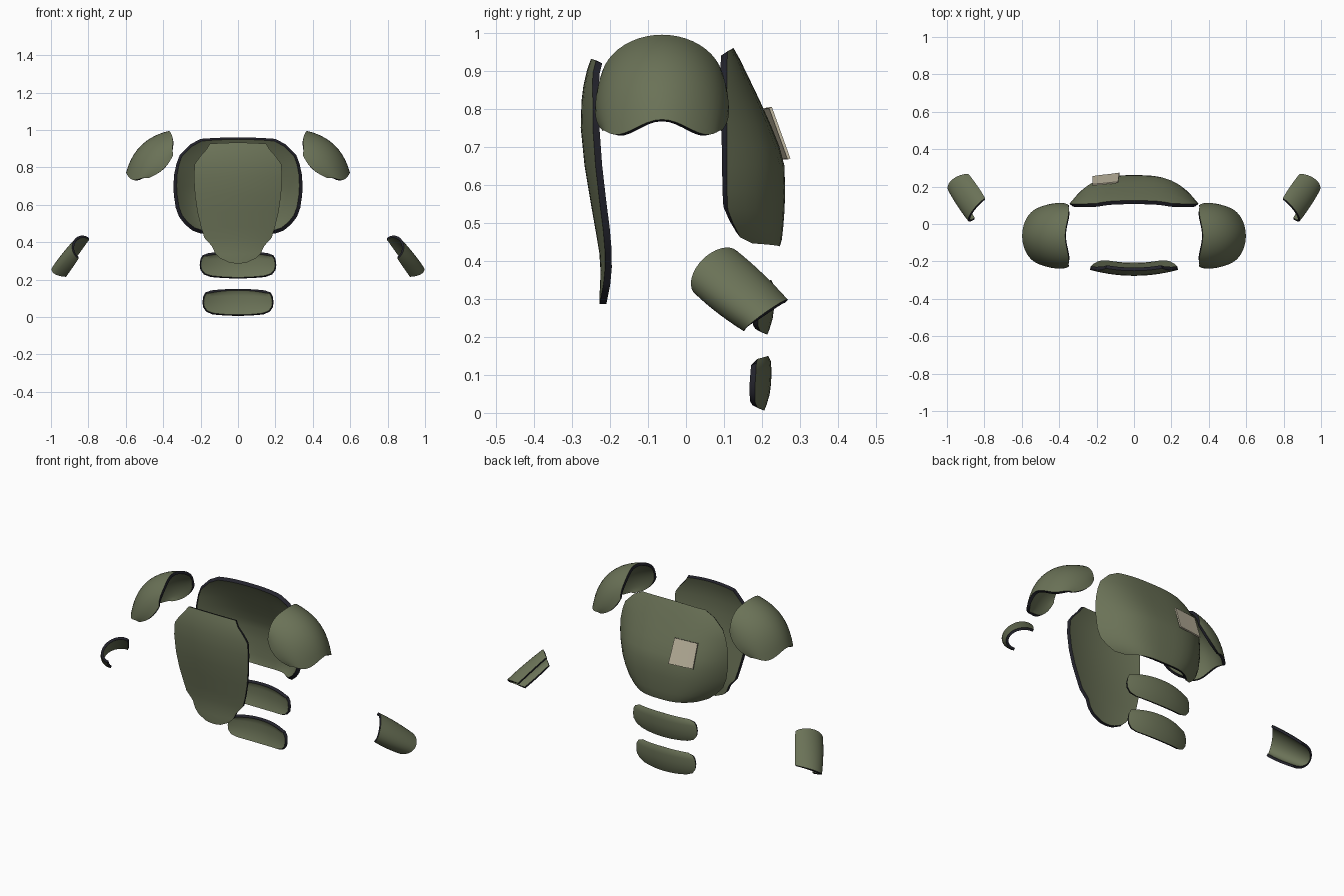
import bpy, bmesh, math
from mathutils import Vector

if "Cube" in bpy.data.objects:
    bpy.data.objects.remove(bpy.data.objects["Cube"])


def material(name, rgb):
    m = bpy.data.materials.new(name)
    m.diffuse_color = (*rgb, 1)
    m.use_nodes = True
    m.node_tree.nodes["Principled BSDF"].inputs["Base Color"].default_value = m.diffuse_color
    return m


OLIVE = material("olive armour", (0.145, 0.168, 0.095))
EDGE = material("dark edge", (0.017, 0.017, 0.025))
CLOTH = material("beige patch", (0.52, 0.47, 0.35))


def finish(ob):
    bpy.ops.object.select_all(action='DESELECT')
    ob.select_set(True)
    bpy.context.view_layer.objects.active = ob
    for mod in list(ob.modifiers):
        bpy.ops.object.modifier_apply(modifier=mod.name)
    bpy.ops.object.shade_smooth_by_angle(angle=math.radians(40))


def shell(name, rows, out, thick=0.02):
    """Curved sheet through rows of points, thickened inwards with a dark rim."""
    bm = bmesh.new()
    vs = [[bm.verts.new(p) for p in row] for row in rows]
    for a, b in zip(vs, vs[1:]):
        for i in range(len(a) - 1):
            bm.faces.new((a[i], a[i + 1], b[i + 1], b[i]))
    bm.normal_update()
    total = sum((f.normal * f.calc_area() for f in bm.faces), Vector())
    if total.dot(Vector(out)) < 0:
        bmesh.ops.reverse_faces(bm, faces=bm.faces[:])
    me = bpy.data.meshes.new(name)
    bm.to_mesh(me)
    bm.free()
    ob = bpy.data.objects.new(name, me)
    bpy.context.collection.objects.link(ob)
    me.materials.append(OLIVE)
    me.materials.append(EDGE)
    s = ob.modifiers.new("thickness", 'SOLIDIFY')
    s.thickness = thick
    s.offset = -1
    s.material_offset_rim = 1
    finish(ob)
    return ob


def body_plate(name, profile, power, arch, out, thick=0.02, n=20):
    """Each profile entry: height, half width, centre depth, edge depth."""
    rows = []
    z_mid = (profile[0][0] + profile[-1][0]) / 2
    for z, w, yc, ye in profile:
        row = []
        for i in range(n + 1):
            t = math.sin((i / n - 0.5) * math.pi)
            k = abs(t) ** power
            bend = arch * (z - z_mid) / abs(profile[0][0] - z_mid)
            row.append((w * t, yc + (ye - yc) * k, z - bend * t * t))
        rows.append(row)
    return shell(name, rows, out, thick)


# Chest plate
body_plate("chest_plate", [
    (0.932, 0.15, -0.25, -0.237), (0.90, 0.17, -0.261, -0.245),
    (0.86, 0.205, -0.270, -0.246), (0.82, 0.232, -0.275, -0.245),
    (0.75, 0.236, -0.277, -0.245), (0.65, 0.23, -0.267, -0.238),
    (0.56, 0.217, -0.252, -0.228), (0.48, 0.198, -0.238, -0.218),
    (0.42, 0.18, -0.228, -0.213), (0.375, 0.14, -0.225, -0.213),
    (0.335, 0.122, -0.226, -0.217), (0.308, 0.095, -0.228, -0.222),
    (0.286, 0.05, -0.228, -0.226)], 2, 0.006, (0, -1, 0), 0.018)

# Back plate
body_plate("back_plate", [
    (0.96, 0.20, 0.125, 0.11), (0.93, 0.255, 0.142, 0.108),
    (0.87, 0.312, 0.171, 0.108), (0.82, 0.33, 0.195, 0.108),
    (0.76, 0.342, 0.222, 0.108), (0.70, 0.345, 0.246, 0.108),
    (0.65, 0.343, 0.259, 0.108), (0.58, 0.333, 0.261, 0.108),
    (0.53, 0.315, 0.259, 0.110), (0.49, 0.285, 0.256, 0.125),
    (0.455, 0.245, 0.252, 0.142), (0.438, 0.20, 0.247, 0.175)],
    3.2, 0.008, (0, 1, 0), 0.022)


# Two lumbar plates
def lumbar(name, z0, w, dy):
    body_plate(name, [
        (z0 + dz, w * f, 0.2 + dy + yc, 0.2 + dy + ye)
        for dz, f, yc, ye in [
            (0.147, 0.76, 0.016, -0.012), (0.134, 0.92, 0.023, -0.015),
            (0.11, 0.98, 0.025, -0.016), (0.075, 1.0, 0.024, -0.018),
            (0.045, 0.98, 0.020, -0.018), (0.018, 0.89, 0.012, -0.018),
            (0.003, 0.72, 0.006, -0.012)]],
        2.2, 0.008, (0, 1, 0), 0.016, 16)


lumbar("upper_lumbar_plate", 0.203, 0.205, 0.008)
lumbar("lower_lumbar_plate", 0.003, 0.19, 0.0)


def quad(a, b, c, t):
    """Quadratic curve passing through three points."""
    return (a * (2 * (t - 0.5) * (t - 1)) + b * (4 * t * (1 - t))
            + c * (2 * t * (t - 0.5)))


# Shoulder pads
def shoulder(name, side, nu=10, nv=24):
    rows = []
    for i in range(nu + 1):
        t = i / nu
        crown = quad(Vector((0.368, 0.995)), Vector((0.517, 0.918)), Vector((0.598, 0.772)), t)
        base = quad(Vector((0.347, 0.865)), Vector((0.40, 0.79)), Vector((0.48, 0.742)), t)
        half = quad(0.163, 0.176, 0.156, t)
        row = []
        for j in range(nv + 1):
            a = (j / nv - 0.5) * math.pi
            x, z = base + (crown - base) * math.cos(a)
            wave = math.sin(2 * a) ** 2
            z -= 0.03 * wave * t ** 4
            x -= 0.012 * wave * (1 - t) ** 4
            row.append((side * x, -0.063 + half * math.sin(a), z))
        rows.append(row)
    shell(name, rows, (side, 0, 1), 0.016)


# Forearm guards: half tubes between an upper and a lower edge
def forearm(name, side, nu=8, nv=18):
    top0, top1 = Vector((0.80, 0.135, 0.425)), Vector((0.893, 0.268, 0.298))
    low0, low1 = Vector((0.857, 0.022, 0.315)), Vector((0.927, 0.152, 0.215))
    out0, out1 = Vector((0.88, 0.045, 0.405)), Vector((0.995, 0.205, 0.262))
    rows = []
    for i in range(nu + 1):
        t = i / nu
        hi, lo = top0.lerp(top1, t), low0.lerp(low1, t)
        crown = out0.lerp(out1, t)
        mid = (hi + lo) / 2
        puff = 1 + 0.22 * t * (1 - t)
        row = []
        for j in range(nv + 1):
            a = math.radians(-95 + 190 * j / nv)
            p = mid + ((hi - lo) / 2 * math.sin(a) + (crown - mid) * math.cos(a)) * puff
            row.append((side * p.x, p.y, p.z))
        rows.append(row)
    shell(name, rows, (side, 0, 0.3), 0.013)


for side, label in ((1, "right"), (-1, "left")):
    shoulder(label + "_shoulder_pad", side)
    forearm(label + "_forearm_guard", side)

# Cloth patch with pinked top and bottom edges
tl, tr = Vector((-0.222, 0.208, 0.802)), Vector((-0.085, 0.222, 0.804))
bl, br = Vector((-0.222, 0.253, 0.668)), Vector((-0.078, 0.271, 0.668))
teeth = 16
bm = bmesh.new()
cols = []
for i in range(teeth + 1):
    t = i / teeth
    hi, lo = tl.lerp(tr, t), bl.lerp(br, t)
    cut = (hi - lo) * (0.02 if i % 2 else 0)
    cols.append((bm.verts.new(hi - cut), bm.verts.new(lo + cut)))
for a, b in zip(cols, cols[1:]):
    bm.faces.new((b[0], a[0], a[1], b[1]))
bm.normal_update()
if sum(f.normal.y for f in bm.faces) < 0:
    bmesh.ops.reverse_faces(bm, faces=bm.faces[:])
me = bpy.data.meshes.new("cloth_patch")
bm.to_mesh(me)
bm.free()
patch = bpy.data.objects.new("cloth_patch", me)
bpy.context.collection.objects.link(patch)
me.materials.append(CLOTH)
s = patch.modifiers.new("thickness", 'SOLIDIFY')
s.thickness = 0.008
s.offset = 0
finish(patch)
